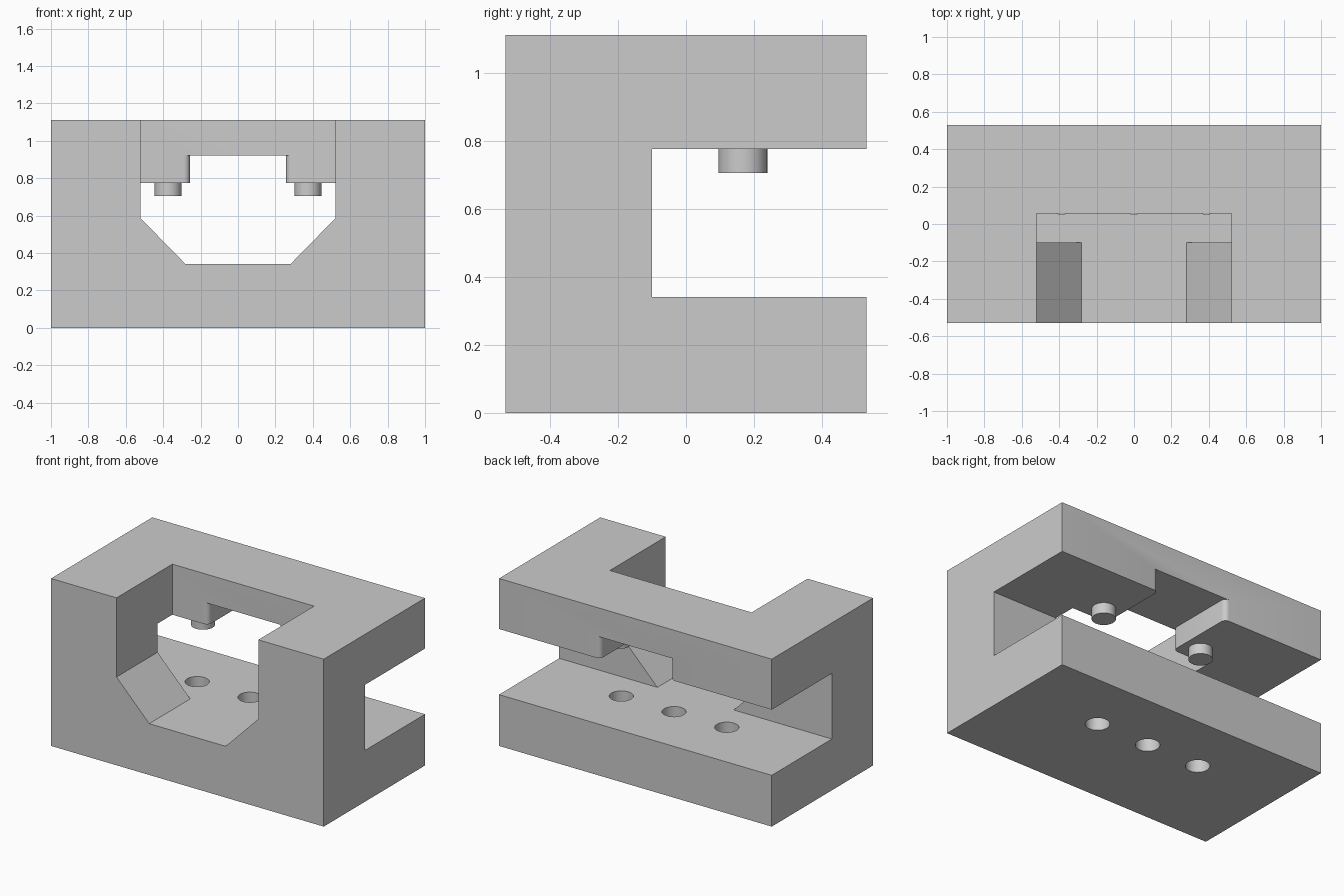
import bpy
import bmesh
from math import cos, sin, pi, radians
from mathutils import Matrix

cube = bpy.data.objects.get("Cube")
if cube:
    bpy.data.objects.remove(cube, do_unlink=True)

# Overall sizes
HALF_X, HALF_Y, TOP = 1.0, 0.53, 1.11
WALL_Y = -0.10                   # back of the front wall
FLOOR, CEILING = 0.34, 0.775     # long slot
BEAM_Y = 0.055                   # front of the upper beam
NOTCH_X, NOTCH_TOP, FILLET = 0.257, 0.92, 0.033
OUT = 0.1                        # cutter overshoot

grey = bpy.data.materials.new("plain_grey")
grey.use_nodes = True
colour = (0.6, 0.6, 0.6, 1.0)
grey.diffuse_color = colour
grey.node_tree.nodes["Principled BSDF"].inputs["Base Color"].default_value = colour


def make_object(name, bm):
    bmesh.ops.recalc_face_normals(bm, faces=bm.faces)
    mesh = bpy.data.meshes.new(name)
    bm.to_mesh(mesh)
    bm.free()
    mesh.materials.append(grey)
    obj = bpy.data.objects.new(name, mesh)
    bpy.context.collection.objects.link(obj)
    return obj


def prism(name, points, axis, start, end):
    """Extrude a flat outline along one axis."""
    def place(a, b, depth):
        return {"x": (depth, a, b), "y": (a, depth, b), "z": (a, b, depth)}[axis]
    bm = bmesh.new()
    face = bm.faces.new([bm.verts.new(place(a, b, start)) for a, b in points])
    extruded = bmesh.ops.extrude_face_region(bm, geom=[face])["geom"]
    shift = place(0, 0, end - start)
    bmesh.ops.translate(bm, vec=shift,
                        verts=[v for v in extruded if isinstance(v, bmesh.types.BMVert)])
    return make_object(name, bm)


def cylinder(name, x, y, low, high, radius):
    bm = bmesh.new()
    bmesh.ops.create_cone(bm, cap_ends=True, segments=40, radius1=radius, radius2=radius,
                          depth=high - low,
                          matrix=Matrix.Translation((x, y, (low + high) / 2)))
    return make_object(name, bm)


def activate(obj):
    bpy.ops.object.select_all(action="DESELECT")
    obj.select_set(True)
    bpy.context.view_layer.objects.active = obj


def cut(body, cutter):
    cutter.hide_render = True
    modifier = body.modifiers.new("cut", "BOOLEAN")
    modifier.operation = "DIFFERENCE"
    modifier.solver = "EXACT"
    modifier.object = cutter
    activate(body)
    bpy.ops.object.modifier_apply(modifier=modifier.name)
    bpy.data.objects.remove(cutter, do_unlink=True)


# Main block, C-shaped from the side
body = prism("clamp_body", [(-HALF_Y, 0), (HALF_Y, 0), (HALF_Y, FLOOR), (WALL_Y, FLOOR),
                            (WALL_Y, CEILING), (HALF_Y, CEILING), (HALF_Y, TOP),
                            (-HALF_Y, TOP)], "x", -HALF_X, HALF_X)

# Open-topped front window with chamfered lower corners
half = [(0.28, FLOOR), (0.52, 0.585), (0.52, TOP + OUT)]
window = half + [(-x, z) for x, z in reversed(half)]
cut(body, prism("window_cutter", window, "y", -HALF_Y - OUT, BEAM_Y))

# Notch under the beam, rounded where it meets the front and back faces
turns = [i * pi / 12 for i in range(7)]
wide = NOTCH_X + FILLET
side = [(wide, BEAM_Y - OUT)]
side += [(wide - FILLET * sin(t), BEAM_Y + FILLET - FILLET * cos(t)) for t in turns]
side += [(wide - FILLET * cos(t), HALF_Y - FILLET + FILLET * sin(t)) for t in turns]
side += [(wide, HALF_Y + OUT)]
notch = side + [(-x, y) for x, y in reversed(side)]
cut(body, prism("notch_cutter", notch, "z", CEILING - OUT, NOTCH_TOP))

# Three bolt holes through the floor
for x in (-0.387, 0, 0.387):
    cut(body, cylinder("hole_cutter", x, 0.125, -OUT, FLOOR + OUT, 0.073))

# Locating pegs below the beam
parts = [body]
for name, sign in (("left_peg", 1), ("right_peg", -1)):
    parts.append(cylinder(name, sign * 0.374, 0.167, 0.705, CEILING + 0.01, 0.072))

for part in parts:
    activate(part)
    bpy.ops.object.shade_smooth_by_angle(angle=radians(30))
